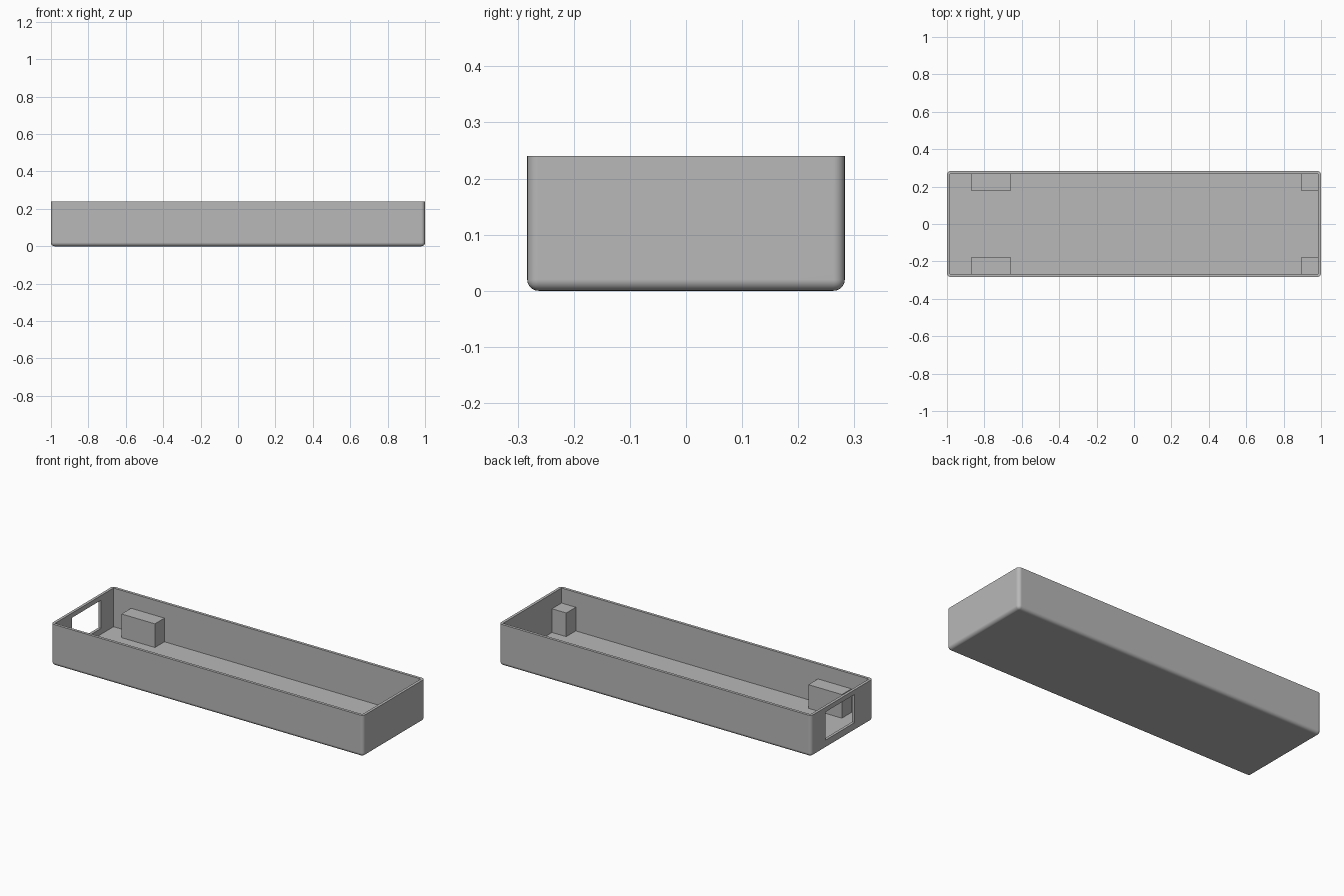
import bpy
import bmesh
import math

if "Cube" in bpy.data.objects:
    bpy.data.objects.remove(bpy.data.objects["Cube"])

grey = bpy.data.materials.new("plain grey")
grey.diffuse_color = (0.48, 0.48, 0.48, 1)
grey.use_nodes = True
grey.node_tree.nodes["Principled BSDF"].inputs["Base Color"].default_value = grey.diffuse_color


def box(name, lo, hi, bevel=0.0):
    """Box between two corners; bevel rounds every edge below the rim."""
    bm = bmesh.new()
    bmesh.ops.create_cube(bm, size=1)
    for v in bm.verts:
        v.co = [(a + b) / 2 + c * (b - a) for a, b, c in zip(lo, hi, v.co)]
    if bevel:
        edges = [e for e in bm.edges if min(v.co.z for v in e.verts) < lo[2] + 1e-4]
        bmesh.ops.bevel(bm, geom=edges, offset=bevel, segments=6,
                        profile=0.5, affect='EDGES')
    mesh = bpy.data.meshes.new(name)
    bm.to_mesh(mesh)
    bm.free()
    mesh.materials.append(grey)
    ob = bpy.data.objects.new(name, mesh)
    bpy.context.collection.objects.link(ob)
    return ob


def cut(target, cutter):
    """Subtract the cutter, then remove it."""
    mod = target.modifiers.new("cut", 'BOOLEAN')
    mod.operation = 'DIFFERENCE'
    mod.solver = 'EXACT'
    mod.object = cutter
    cutter.hide_render = True
    bpy.context.view_layer.objects.active = target
    bpy.ops.object.modifier_apply(modifier=mod.name)
    bpy.data.objects.remove(cutter)


W, D, H, T = 1.0, 0.283, 0.24, 0.016   # half width, half depth, height, wall

# Open tray with rounded outer edges and a sharp cavity
tray = box("tray", (-W, -D, 0), (W, D, H), bevel=0.02)
cut(tray, box("cavity_cutter", (-W + T, -D + T, T), (W - T, D - T, H + 0.1)))

# Rectangular opening in the left end wall
cut(tray, box("opening_cutter", (-W - 0.1, -0.115, 0.05), (-W + 0.1, 0.153, 0.213)))

bpy.ops.object.select_all(action='DESELECT')
tray.select_set(True)
bpy.context.view_layer.objects.active = tray
bpy.ops.object.shade_smooth_by_angle(angle=math.radians(30))
normals = tray.modifiers.new("flat_walls", 'WEIGHTED_NORMAL')
normals.keep_sharp = True

# Support blocks on the floor against the long walls, slightly embedded
E = 0.002
for side, s in (("front", -1), ("back", 1)):
    ys = sorted((s * 0.18, s * (D - T + E)))
    for end, x0, x1 in (("left", -0.872, -0.658), ("right", 0.893, W - T + E)):
        box(f"{side}_{end}_support", (x0, ys[0], T - E), (x1, ys[1], 0.153))
